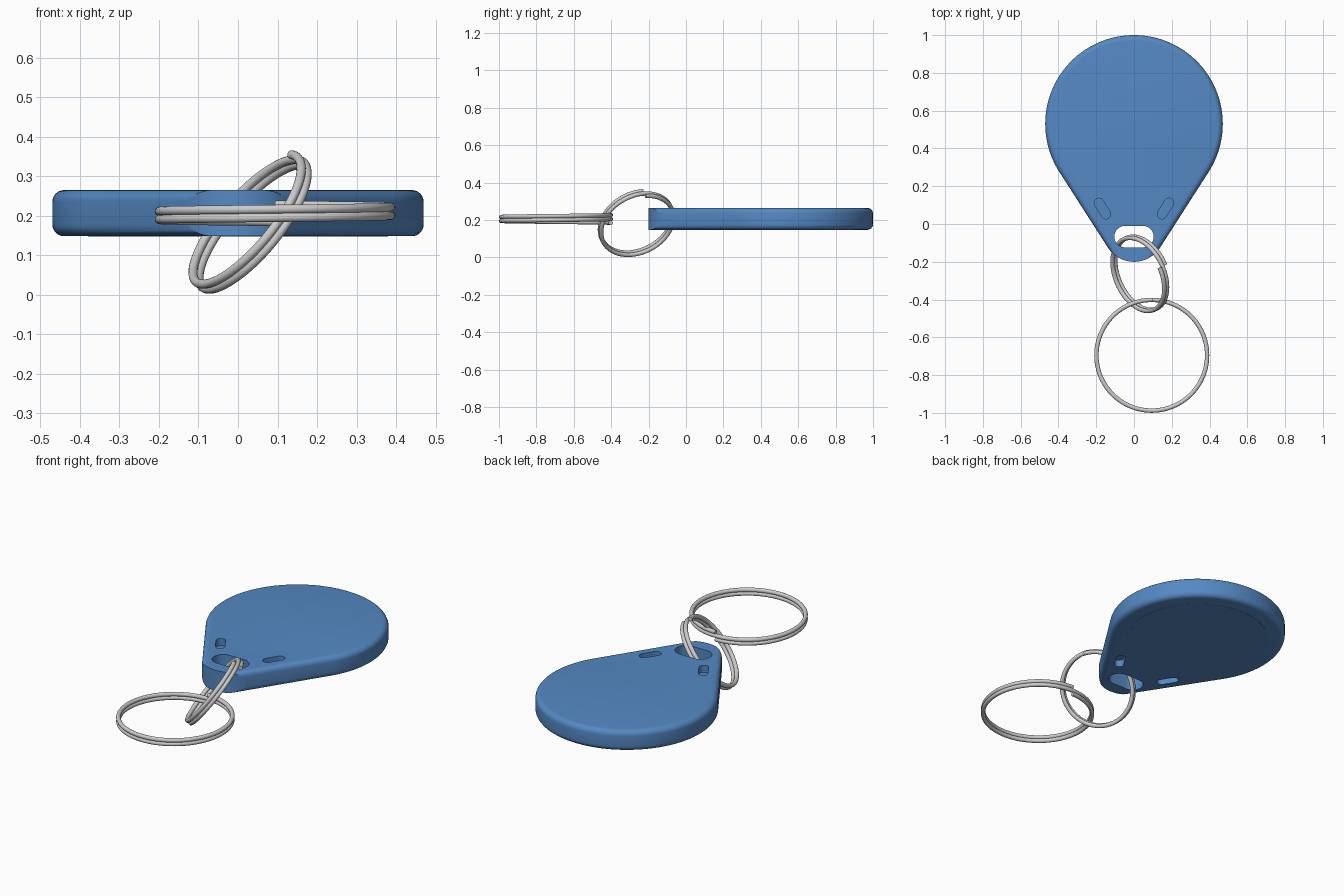
import bpy, bmesh, math
from mathutils import Vector

if "Cube" in bpy.data.objects:
    bpy.data.objects.remove(bpy.data.objects["Cube"])

Z0, Z1, FILLET = 0.148, 0.265, 0.03
blue = bpy.data.materials.new("blue_plastic")
blue.diffuse_color = (0.09, 0.25, 0.55, 1)
blue.use_nodes = True
blue.node_tree.nodes["Principled BSDF"].inputs["Base Color"].default_value = blue.diffuse_color


def make_object(name, bm):
    bmesh.ops.recalc_face_normals(bm, faces=bm.faces[:])
    me = bpy.data.meshes.new(name)
    bm.to_mesh(me)
    bm.free()
    ob = bpy.data.objects.new(name, me)
    bpy.context.collection.objects.link(ob)
    return ob


def select(ob):
    bpy.ops.object.select_all(action='DESELECT')
    ob.select_set(True)
    bpy.context.view_layer.objects.active = ob


def loft(name, levels):
    """Stack closed outlines [(z, points)] and cap both ends."""
    bm = bmesh.new()
    rings = [[bm.verts.new((x, y, z)) for x, y in pts] for z, pts in levels]
    n = len(rings[0])
    for a, b in zip(rings, rings[1:]):
        for i in range(n):
            j = (i + 1) % n
            bm.faces.new((a[i], a[j], b[j], b[i]))
    bm.faces.new(rings[0][::-1])
    bm.faces.new(rings[-1])
    return make_object(name, bm)


def arc(cx, cy, r, a0, a1, n):
    return [(cx + r * math.cos(a0 + (a1 - a0) * i / n),
             cy + r * math.sin(a0 + (a1 - a0) * i / n)) for i in range(n + 1)]


def capsule(cx, cy, half, r, ang):
    dx, dy = half * math.cos(ang), half * math.sin(ang)
    q = math.pi / 2
    return (arc(cx + dx, cy + dy, r, ang - q, ang + q, 16)
            + arc(cx - dx, cy - dy, r, ang + q, ang + 3 * q, 16))


def teardrop(inset):
    # big round head, tangent sides, small nose whose rim is not filleted
    R, cy, r, c = 0.47, 0.53, 0.165, -0.035
    b = math.asin((R - r) / (cy - c))
    d = b + math.acos((r - inset) / r)
    return (arc(0, cy, R - inset, -b, math.pi + b, 96)
            + arc(0, c, r, math.pi + d, 2 * math.pi - d, 24))


# fob body with rounded rims
steps = [math.pi / 2 * i / 6 for i in range(7)]
rim = [(FILLET * (1 - math.sin(t)), FILLET * (1 - math.cos(t))) for t in steps]
levels = [(Z0 + h, teardrop(d)) for h, d in rim[:0:-1]][::-1]
levels = sorted([(Z0 + h, teardrop(d)) for h, d in rim]
                + [(Z1 - h, teardrop(d)) for h, d in rim], key=lambda l: l[0])
body = loft("fob_body", levels)

# ring hole and small blind slots on both faces
cutters = [loft("hole_cutter", [(z, capsule(0, -0.067, 0.047, 0.057, 0)) for z in (0, 0.5)])]
for s in (-1, 1):
    for za, zb in ((0, Z0 + 0.04), (Z1 - 0.04, 0.5)):
        pts = capsule(s * 0.167, 0.082, 0.035, 0.025, math.pi / 2 - s * 0.56)
        cutters.append(loft("slot_cutter", [(za, pts), (zb, pts)]))
select(body)
for c in cutters:
    c.hide_render = True
    m = body.modifiers.new("cut", 'BOOLEAN')
    m.operation, m.solver, m.object = 'DIFFERENCE', 'EXACT', c
    bpy.ops.object.modifier_apply(modifier=m.name)
    bpy.data.objects.remove(c)

# faint round cover on the underside
cover = loft("bottom_cover", [(z, arc(0, 0.53, 0.38, 0, math.tau * 95 / 96, 95))
                              for z in (Z0 - 0.001, Z0 + 0.01)])
for ob in (body, cover):
    ob.data.materials.append(blue)
    select(ob)
    bpy.ops.object.shade_smooth_by_angle(angle=math.radians(30))


def split_ring(name, centre, axis, gap, radius, wire=0.0115, pitch=0.021, n=96):
    """Two-turn coil around axis, with both wire ends at the gap direction."""
    m = Vector(axis).normalized()
    e1 = Vector(gap)
    e1 = (e1 - m * e1.dot(m)).normalized()
    e2 = m.cross(e1)
    sides = 14
    bm = bmesh.new()
    rings = []
    for i in range(2 * n + 1):
        a = math.tau * i / n
        out = e1 * math.cos(a) + e2 * math.sin(a)
        p = Vector(centre) + out * radius + m * pitch * (i / n - 1)
        rings.append([bm.verts.new(p + wire * (out * math.cos(t) + m * math.sin(t)))
                      for t in (math.tau * k / sides for k in range(sides))])
    for a, b in zip(rings, rings[1:]):
        for i in range(sides):
            j = (i + 1) % sides
            bm.faces.new((a[i], a[j], b[j], b[i]))
    bm.faces.new(rings[0][::-1])
    bm.faces.new(rings[-1])
    ob = make_object(name, bm)
    select(ob)
    bpy.ops.object.shade_smooth_by_angle(angle=math.radians(40))


# linking ring through the hole, and the large key ring
split_ring("link_ring", (0.033, -0.264, 0.181), (-0.72, -0.33, 0.61), (0.14, 0.05, 0.155), 0.203)
split_ring("key_ring", (0.094, -0.695, 0.206), (0, 0, 1), (0, 1, 0), 0.293)
